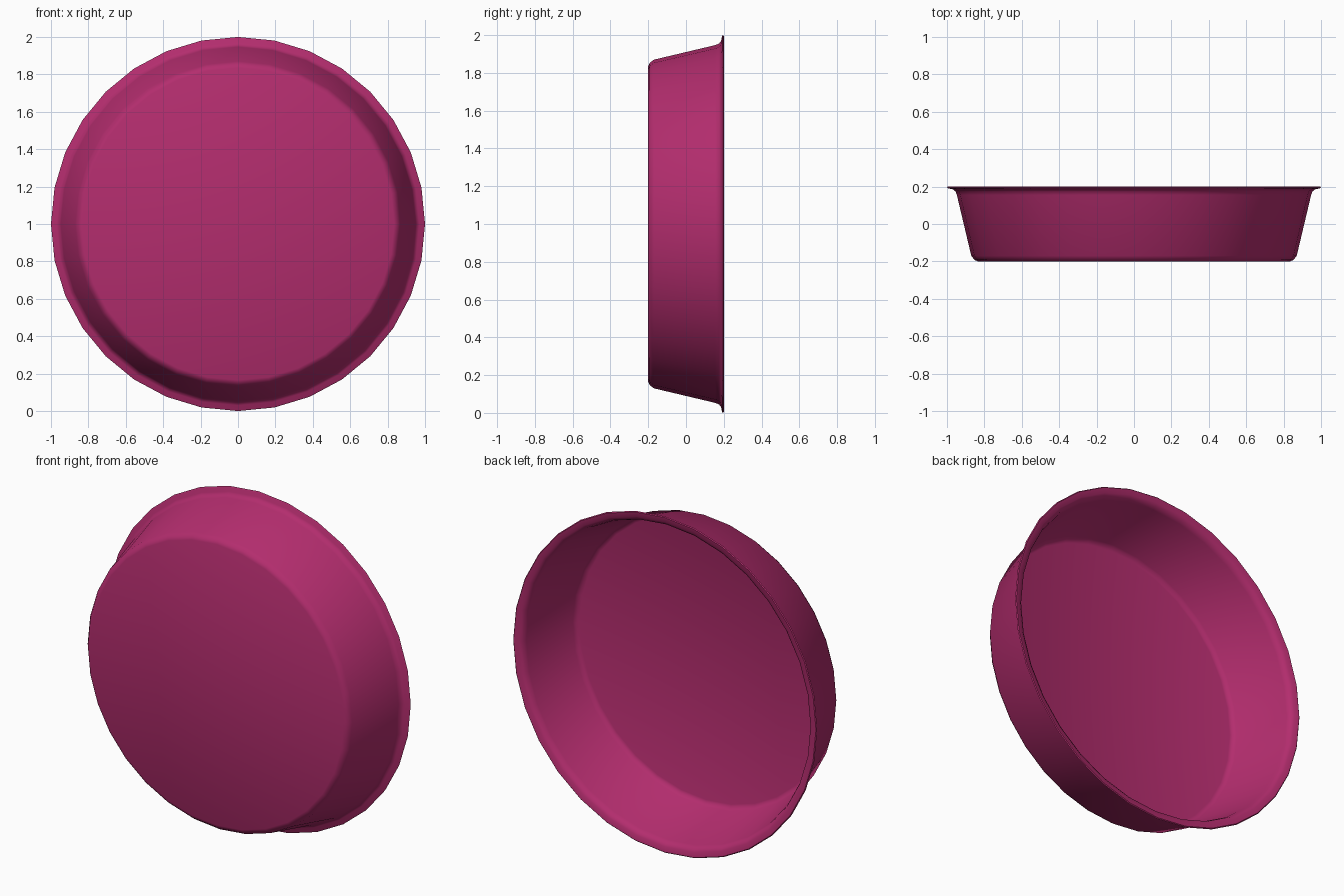
import bpy, bmesh
from math import sin, cos, pi

if "Cube" in bpy.data.objects:
    bpy.data.objects.remove(bpy.data.objects["Cube"])

SEGMENTS = 32

# Profile as (radius, y): outer skin from base to lip, then inner skin back down
outer = [(0.835, -0.20), (0.853, -0.192), (0.87, -0.17), (0.947, 0.155),
         (0.955, 0.175), (0.97, 0.186), (0.992, 0.19), (1.0, 0.195)]
inner = [(0.995, 0.20), (0.965, 0.195), (0.947, 0.182), (0.938, 0.16),
         (0.862, -0.167), (0.848, -0.184), (0.832, -0.19)]

bm = bmesh.new()
rings = [[bm.verts.new((r * sin(2 * pi * i / SEGMENTS), y,
                        1 + r * cos(2 * pi * i / SEGMENTS)))
          for i in range(SEGMENTS)] for r, y in outer + inner]

# Walls and rolled rim
for a, b in zip(rings, rings[1:]):
    for i in range(SEGMENTS):
        j = (i + 1) % SEGMENTS
        bm.faces.new((a[i], a[j], b[j], b[i]))

# Outside and inside of the flat base
bm.faces.new(rings[0])
bm.faces.new(rings[-1])
bmesh.ops.recalc_face_normals(bm, faces=bm.faces)

mesh = bpy.data.meshes.new("round_pan")
bm.to_mesh(mesh)
bm.free()
pan = bpy.data.objects.new("round_pan", mesh)
bpy.context.collection.objects.link(pan)

# Magenta finish
mat = bpy.data.materials.new("magenta")
mat.diffuse_color = (0.45, 0.026, 0.155, 1)
mat.use_nodes = True
mat.node_tree.nodes["Principled BSDF"].inputs["Base Color"].default_value = mat.diffuse_color
mesh.materials.append(mat)

# Smooth shading
bpy.context.view_layer.objects.active = pan
pan.select_set(True)
bpy.ops.object.shade_smooth_by_angle(angle=pi / 4)
